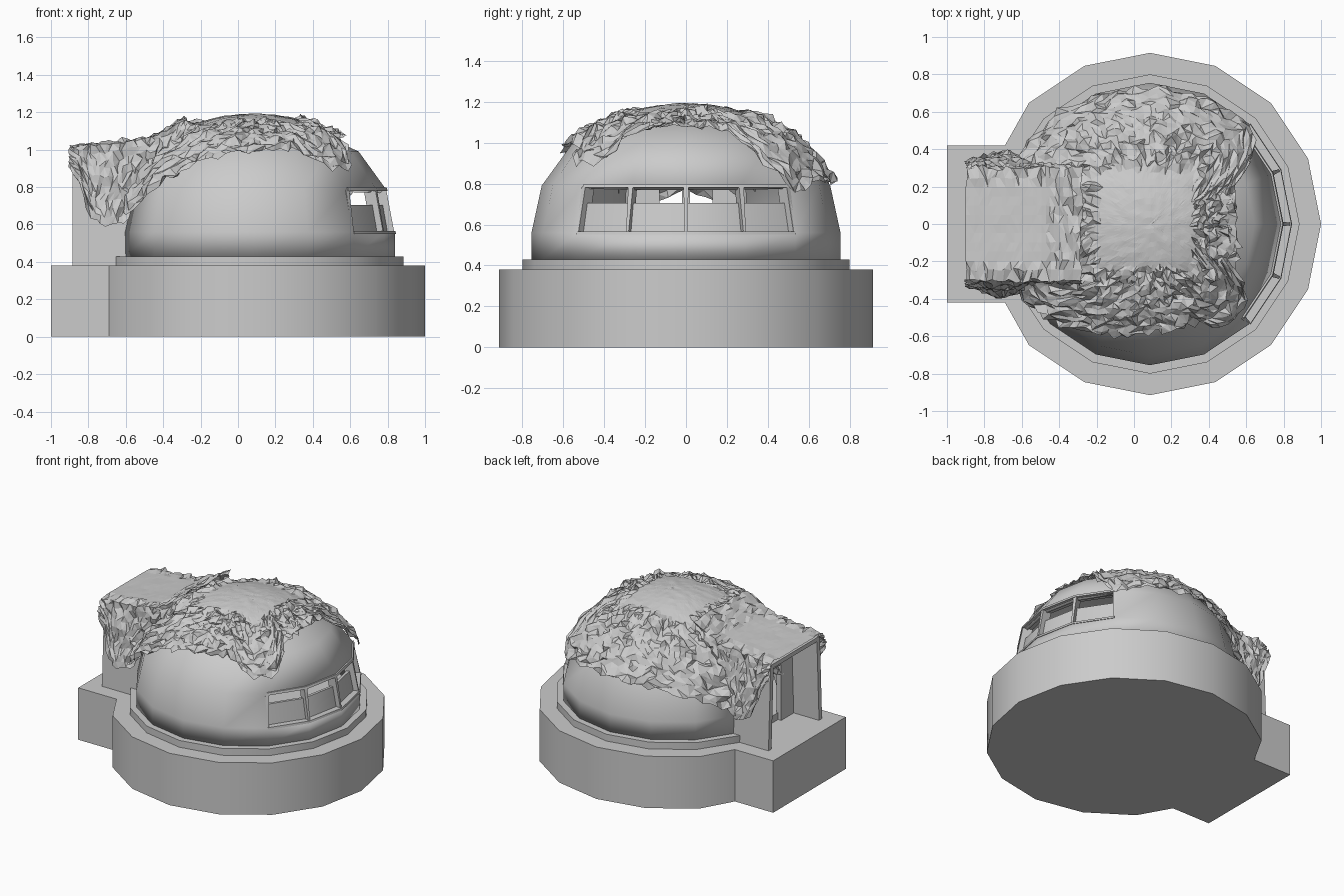
import bpy, bmesh, math, random
from mathutils import Vector, noise

if "Cube" in bpy.data.objects:
    bpy.data.objects.remove(bpy.data.objects["Cube"])

random.seed(4)
CX = 0.085                      # dome axis
SEG = 16
grey = bpy.data.materials.new("plain grey")
grey.diffuse_color = (0.6, 0.6, 0.6, 1)
grey.use_nodes = True
grey.node_tree.nodes["Principled BSDF"].inputs["Base Color"].default_value = grey.diffuse_color


def make(name, verts, faces, smooth=True):
    me = bpy.data.meshes.new(name)
    me.from_pydata([tuple(v) for v in verts], [], faces)
    bm = bmesh.new()
    bm.from_mesh(me)
    bmesh.ops.remove_doubles(bm, verts=bm.verts, dist=1e-5)
    bmesh.ops.recalc_face_normals(bm, faces=bm.faces)
    bm.to_mesh(me)
    bm.free()
    me.materials.append(grey)
    ob = bpy.data.objects.new(name, me)
    bpy.context.collection.objects.link(ob)
    if smooth:
        bpy.ops.object.select_all(action='DESELECT')
        bpy.context.view_layer.objects.active = ob
        ob.select_set(True)
        bpy.ops.object.shade_smooth_by_angle(angle=math.radians(35))
    return ob


def loft(name, low, high):
    """Closed solid between two matching outlines."""
    n = len(low)
    faces = [(i, (i + 1) % n, n + (i + 1) % n, n + i) for i in range(n)]
    faces += [tuple(range(n))[::-1], tuple(range(n, 2 * n))]
    return make(name, low + high, faces)


def slab(name, outline, z0, z1):
    return loft(name, [(x, y, z0) for x, y in outline], [(x, y, z1) for x, y in outline])


def box(name, x0, x1, y0, y1, z0, z1):
    return slab(name, [(x0, y0), (x1, y0), (x1, y1), (x0, y1)], z0, z1)


def polar(r, deg, z):
    a = math.radians(deg)
    return Vector((CX + r * math.cos(a), r * math.sin(a), z))


def interp(table, x):
    for (a, u), (b, v) in zip(table, table[1:]):
        if x <= b:
            return u + (v - u) * max(0, (x - a) / (b - a))
    return table[-1][1]


# Plinth with the entrance block, and the stepped ring on it
arc = [i * 22.5 for i in range(-6, 7)]
plinth = [tuple(polar(0.915, a, 0)[:2]) for a in arc]
plinth += [(-0.69, 0.42), (-1, 0.42), (-1, -0.42), (-0.69, -0.42)]
slab("plinth", plinth, 0, 0.38)
slab("step_ring", [tuple(polar(0.80, i * 22.5, 0)[:2]) for i in range(-7, 8)], 0.38, 0.43)

# Dome shell, open at the window band and the doorway
profile = [(0.755, 0.43), (0.755, 0.56), (0.705, 0.79), (0.56, 0.99), (0.30, 1.11), (0, 1.155)]
verts = [polar(r, j * 22.5, z) for r, z in profile for j in range(SEG)]
faces = []
for i in range(len(profile) - 1):
    for j in range(SEG):
        window = i == 1 and j in (0, 1, 14, 15)
        doorway = i < 3 and j in (7, 8)
        if not window and not doorway:
            k = (j + 1) % SEG
            faces.append((i * SEG + j, i * SEG + k, (i + 1) * SEG + k, (i + 1) * SEG + j))
dome = make("dome_shell", verts, faces)
mod = dome.modifiers.new("thickness", 'SOLIDIFY')
mod.thickness, mod.offset = 0.035, -1


# Window band: lintel, sill panels, mullions
def band(name, r0a, r0b, z0, r1a, r1b, z1):
    angs = [-45, -22.5, 0, 22.5, 45]
    ring = lambda a, b, z: [polar(a, d, z) for d in angs] + [polar(b, d, z) for d in angs[::-1]]
    return loft(name, ring(r0a, r0b, z0), ring(r1a, r1b, z1))


band("window_lintel", 0.715, 0.64, 0.78, 0.71, 0.64, 0.797)
band("window_sill", 0.76, 0.68, 0.55, 0.757, 0.68, 0.565)
band("window_lower_panel", 0.715, 0.695, 0.56, 0.69, 0.67, 0.705)
for n, d in enumerate((-45, -22.5, 0, 22.5, 45)):
    quad = lambda ro, w, z: [polar(ro, d - w, z), polar(ro, d + w, z),
                             polar(ro - 0.07, d + w * .5, z), polar(ro - 0.07, d - w * .5, z)]
    loft(f"window_mullion_{n}", quad(0.75, 0.5, 0.56), quad(0.708, 1.0, 0.785))

# Porch: leaning side walls, roof, inner door frame
for s, side in ((-1, "front"), (1, "back")):
    rect = lambda x0, x1, y0, y1, z: [(x0, s * y0, z), (x1, s * y0, z), (x1, s * y1, z), (x0, s * y1, z)]
    loft(f"porch_wall_{side}", rect(-0.885, -0.60, 0.275, 0.31, 0.38),
         rect(-0.885, -0.40, 0.25, 0.285, 0.985))
    box(f"door_jamb_{side}", -0.68, -0.64, *sorted((s * 0.13, s * 0.29)), 0.38, 0.97)
box("door_post", -0.68, -0.64, -0.02, 0.02, 0.38, 0.80)
box("door_header", -0.68, -0.64, -0.14, 0.14, 0.79, 0.97)
box("porch_roof", -0.885, -0.40, -0.275, 0.275, 0.965, 0.995)


# Crumpled cover draped over the dome
def crumple(p, amp):
    n = noise.noise(p * 9) * 0.5 + noise.noise(p * 23 + Vector((5, 1, 2))) * 0.6
    return n * amp


hem = [(-180, .75), (-160, .66), (-148, .64), (-135, .80), (-115, .92), (-90, .965), (-65, .97),
       (-52, .86), (-38, .88), (-28, 1.02), (0, 1.05), (25, 1.02), (35, .88), (45, .75),
       (60, .79), (90, .80), (115, .77), (135, .72), (150, .64), (160, .66), (180, .75)]
height_to_r = sorted((z, r) for r, z in profile)
NA, NT = 104, 26
verts, faces = [], []
for i in range(NT + 1):
    for j in range(NA):
        deg = -180 + 360 * j / NA
        t = i / NT
        # walk down the dome by arc angle until the hem height
        end = interp(hem, deg) + random.uniform(-.012, .012)
        fmax = math.acos(max(0, min(1, (end - 0.56) / 0.6)))
        f = fmax * t
        r, z = 0.755 * math.sin(f), 0.56 + 0.60 * math.cos(f)
        p = polar(r, deg, z)
        normal = Vector((p.x - CX, p.y, (z - 0.50) * 1.3)).normalized()
        square = max(abs(p.x - 0.06), abs(p.y - 0.03))
        amp = 0.006 if square < 0.26 else 0.055 if square < 0.42 or t > 0.86 else 0.035
        lift = 0.032 if square < 0.26 else 0.042
        p += normal * (lift + max(-0.03, crumple(p, amp)))
        if square >= 0.26:
            p += Vector([random.uniform(-.009, .009) for _ in range(3)])
        if i == 0:
            p = Vector((CX, 0, 1.19))
        verts.append(p)
for i in range(NT):
    for j in range(NA):
        k = (j + 1) % NA
        a, b, c, d = i * NA + j, i * NA + k, (i + 1) * NA + k, (i + 1) * NA + j
        if i == 0:
            faces.append((a, c, d))
        else:
            faces += [(a, b, c), (a, c, d)] if random.random() < .5 else [(a, b, d), (b, c, d)]
make("dome_cover", verts, faces, smooth=False)

# Cover over the porch: flat roof sheet with ragged side drapes
drape = [(-.9, .90), (-.86, .84), (-.79, .63), (-.70, .58), (-.61, .61), (-.5, .74), (-.3, .95)]
ridge = [(-.9, 1.012), (-.5, 1.05), (-.38, 1.10), (-.27, 1.165)]
NX, NS, NW = 26, 10, 12
verts, faces = [], []
for i in range(NX + 1):
    x = -0.9 + 0.62 * i / NX
    top, low = interp(ridge, x), interp(drape, x)
    bulge = 0.06 * math.exp(-((x + .70) / .12) ** 2)
    row = []
    for j in range(NS):
        t = 1 - j / NS
        row.append((-0.295 - (bulge + 0.03) * t, top + (low - top) * t))
    row += [(-0.295 + 0.59 * j / NW, top) for j in range(NW + 1)]
    row += [(-y, z) for y, z in row[:NS]][::-1]
    for j, (y, z) in enumerate(row):
        flat = NS + 1 < j < NS + NW - 1 and x < -0.45
        p = Vector((x, y, z))
        amp = 0.004 if flat else 0.03
        away = Vector((0, math.copysign(1, y), 0.2)) if abs(y) >= 0.294 else Vector((0, 0, 1))
        p += away * (0.008 + crumple(p, amp))
        if not flat:
            p += Vector([random.uniform(-.009, .009) for _ in range(3)])
        verts.append(p)
W = 2 * NS + NW + 1
for i in range(NX):
    for j in range(W - 1):
        a, b, c, d = i * W + j, i * W + j + 1, (i + 1) * W + j + 1, (i + 1) * W + j
        faces += [(a, b, c), (a, c, d)] if random.random() < .5 else [(a, b, d), (b, c, d)]
make("porch_cover", verts, faces, smooth=False)
